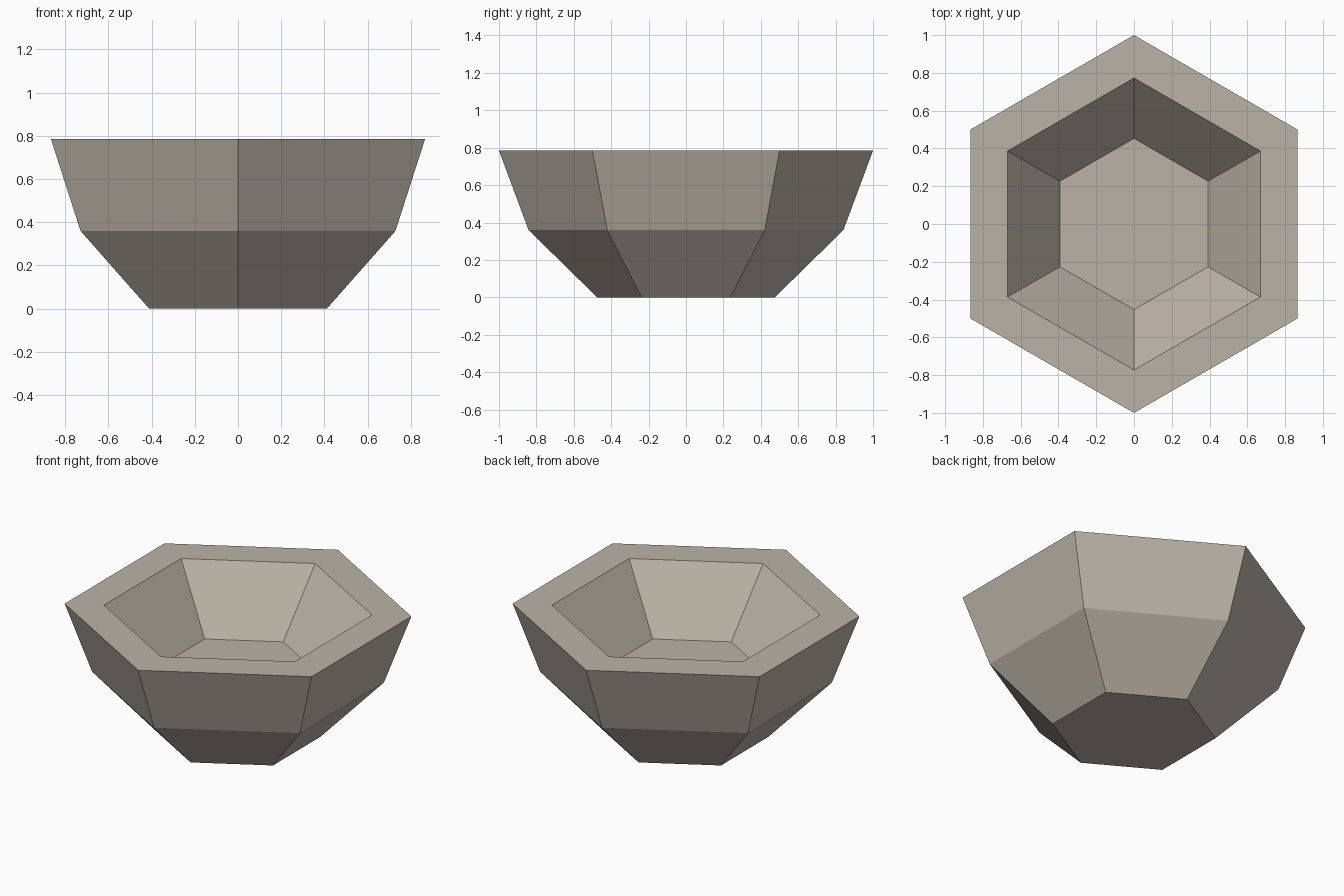
import bpy
import bmesh
from math import cos, sin, pi

cube = bpy.data.objects.get("Cube")
if cube:
    bpy.data.objects.remove(cube, do_unlink=True)

SIDES = 6

# Stone material
stone = bpy.data.materials.new("warm grey stone")
stone.use_nodes = True
colour = (0.50, 0.45, 0.385, 1.0)
stone.diffuse_color = colour
shader = next(n for n in stone.node_tree.nodes if n.type == "BSDF_PRINCIPLED")
shader.inputs["Base Color"].default_value = colour
shader.inputs["Roughness"].default_value = 0.9

# Bowl section (radius, height): foot, shoulder, outer rim, inner rim, floor
profile = [(0.475, 0.0), (0.842, 0.36), (1.0, 0.785), (0.773, 0.785), (0.453, 0.41)]


def ring(bm, radius, height):
    """Hexagon of vertices with corners pointing along the y axis."""
    angles = [pi / 2 + 2 * pi * i / SIDES for i in range(SIDES)]
    return [bm.verts.new((radius * cos(a), radius * sin(a), height)) for a in angles]


# Faceted bowl: bridge the rings, then cap the underside and the inner floor
bm = bmesh.new()
rings = [ring(bm, r, z) for r, z in profile]
for low, high in zip(rings, rings[1:]):
    for i in range(SIDES):
        j = (i + 1) % SIDES
        bm.faces.new((low[i], low[j], high[j], high[i]))
bm.faces.new(rings[0][::-1])
bm.faces.new(rings[-1])
bmesh.ops.recalc_face_normals(bm, faces=bm.faces)

mesh = bpy.data.meshes.new("bowl")
bm.to_mesh(mesh)
bm.free()
mesh.materials.append(stone)
bowl = bpy.data.objects.new("bowl", mesh)
bpy.context.collection.objects.link(bowl)
